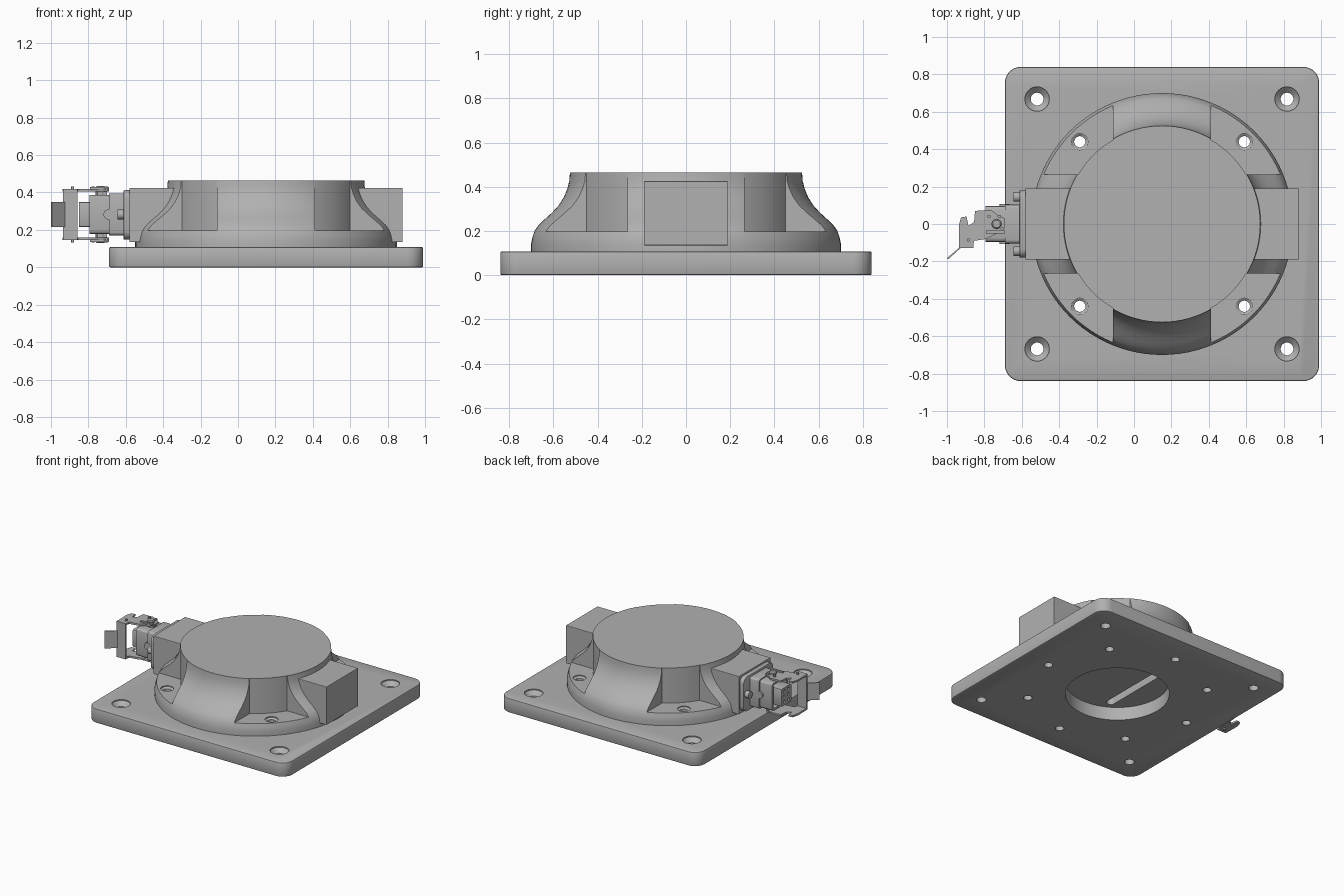
import bpy, bmesh, math
from mathutils import Vector, Matrix

cube = bpy.data.objects.get("Cube")
if cube:
    bpy.data.objects.remove(cube)

grey = bpy.data.materials.new("cast_grey")
grey.use_nodes = True
GREY = (0.44, 0.44, 0.44, 1)
grey.diffuse_color = GREY
grey.node_tree.nodes["Principled BSDF"].inputs["Base Color"].default_value = GREY

CX = 0.15      # axis of the round body
MID = 0.2825   # mid height of the connector


def finish(name, bm):
    bmesh.ops.recalc_face_normals(bm, faces=bm.faces)
    mesh = bpy.data.meshes.new(name)
    bm.to_mesh(mesh)
    bm.free()
    mesh.materials.append(grey)
    ob = bpy.data.objects.new(name, mesh)
    bpy.context.collection.objects.link(ob)
    return ob


def box(name, lo, hi, radius=0, axis=2, segs=1, chamfer=0):
    """Box with optional rounded edges along one axis and chamfered ends."""
    lo, hi = Vector(lo), Vector(hi)
    bm = bmesh.new()
    bmesh.ops.create_cube(bm, size=1)
    for v in bm.verts:
        v.co = (lo + hi) / 2 + v.co * (hi - lo)
    if radius:
        along = [e for e in bm.edges
                 if abs((e.verts[0].co - e.verts[1].co).normalized()[axis]) > 0.9]
        bmesh.ops.bevel(bm, geom=along, offset=radius, segments=segs,
                        profile=0.5, affect='EDGES')
    if chamfer:
        bm.normal_update()
        rim = {e for f in bm.faces if abs(f.normal[axis]) > 0.9 for e in f.edges}
        bmesh.ops.bevel(bm, geom=list(rim), offset=chamfer, segments=2,
                        profile=0.5, affect='EDGES')
    return finish(name, bm)


def prism(name, pts, z0, z1):
    bm = bmesh.new()
    face = bm.faces.new([bm.verts.new((x, y, z0)) for x, y in pts])
    new = bmesh.ops.extrude_face_region(bm, geom=[face])["geom"]
    for v in new:
        if isinstance(v, bmesh.types.BMVert):
            v.co.z = z1
    return finish(name, bm)


def revolve(name, profile, at=(0, 0, 0), segs=32, axis='Z'):
    """Turn (radius, height) pairs round an axis and cap both ends."""
    bm = bmesh.new()
    vs = [bm.verts.new((r, 0, z)) for r, z in profile]
    es = [bm.edges.new(p) for p in zip(vs, vs[1:])]
    bmesh.ops.spin(bm, geom=vs + es, cent=(0, 0, 0), axis=(0, 0, 1),
                   angle=math.tau, steps=segs, use_merge=False)
    bmesh.ops.remove_doubles(bm, verts=bm.verts, dist=1e-5)
    bmesh.ops.holes_fill(bm, edges=[e for e in bm.edges if e.is_boundary], sides=0)
    if axis == 'X':
        bm.transform(Matrix.Rotation(math.pi / 2, 4, 'Y'))
    elif axis == 'Y':
        bm.transform(Matrix.Rotation(math.pi / 2, 4, 'X'))
    bm.transform(Matrix.Translation(at))
    return finish(name, bm)


def cut(target, *cutters):
    """Subtract the cutters from the target and discard them."""
    bpy.context.view_layer.objects.active = target
    for c in cutters:
        mod = target.modifiers.new("cut", 'BOOLEAN')
        mod.operation, mod.solver, mod.object = 'DIFFERENCE', 'EXACT', c
        bpy.ops.object.modifier_apply(modifier=mod.name)
        bpy.data.objects.remove(c)


def smooth(ob, angle=30):
    bpy.ops.object.select_all(action='DESELECT')
    ob.select_set(True)
    bpy.context.view_layer.objects.active = ob
    bpy.ops.object.shade_smooth_by_angle(angle=math.radians(angle))


CORNERS = [(sx, sy) for sx in (-1, 1) for sy in (-1, 1)]

# Square mounting plate with countersunk corners and a ring of bolt holes
plate = box("base_plate", (CX - 0.84, -0.84, 0), (CX + 0.84, 0.84, 0.108),
            radius=0.085, segs=8, chamfer=0.008)
cut(plate, revolve("bore", [(0.36, -0.1), (0.36, 0.2)], (CX, 0, 0), 64))
for sx, sy in CORNERS:
    cut(plate, revolve("sink", [(0.034, -0.1), (0.034, 0.07), (0.065, 0.1), (0.065, 0.2)],
                       (CX + 0.668 * sx, 0.668 * sy, 0)))
for i in range(8):
    a = i * math.pi / 4
    cut(plate, revolve("bolt_hole", [(0.03, -0.1), (0.03, 0.2)],
                       (CX + 0.622 * math.cos(a), 0.622 * math.sin(a), 0), 24))
smooth(plate)

# Round flared body with four corner pockets
body = revolve("round_body", [(0.70, 0.1), (0.70, 0.145), (0.695, 0.17), (0.685, 0.2),
                              (0.668, 0.225), (0.64, 0.252), (0.605, 0.284), (0.575, 0.317),
                              (0.553, 0.352), (0.537, 0.39), (0.528, 0.425), (0.525, 0.465)],
               (CX, 0, 0), 96)
for sx, sy in CORNERS:
    xs = sorted((CX + 0.263 * sx, CX + sx))
    ys = sorted((0.265 * sy, sy))
    pocket = box("pocket", (xs[0], ys[0], 0.197), (xs[1], ys[1], 0.6))
    cut(pocket, revolve("core", [(0.521, 0), (0.521, 1)], (CX, 0, 0), 96))
    cut(body, pocket)
    cut(body, revolve("pocket_hole", [(0.03, 0), (0.03, 0.18), (0.045, 0.19), (0.045, 0.3)],
                      (CX + 0.44 * sx, 0.44 * sy, 0)))
cut(body, box("slot", (-0.03, -0.28, 0), (0.03, 0.28, 0.16), radius=0.028, segs=6))
smooth(body)

# Side blocks
box("left_block", (0.4, -0.19, 0.135), (0.88, 0.19, 0.425), chamfer=0.003)
box("connector_block", (-0.58, -0.19, 0.135), (-0.1, 0.19, 0.425), chamfer=0.003)

# Connector flange, housing and insert
smooth(box("connector_flange", (-0.612, -0.18, 0.148), (-0.575, 0.18, 0.412),
           radius=0.045, axis=0, segs=4, chamfer=0.004))
smooth(box("flange_collar", (-0.69, -0.105, 0.17), (-0.605, 0.105, 0.395),
           radius=0.02, axis=0, segs=3))
housing = box("connector_housing", (-0.793, -0.095, 0.178), (-0.68, 0.095, 0.387),
              radius=0.02, axis=0, segs=3)
cut(housing, box("opening", (-0.9, -0.08, 0.193), (-0.74, 0.08, 0.372)))
smooth(housing)
insert = box("connector_insert", (-0.85, -0.055, 0.215), (-0.73, 0.065, 0.35),
             radius=0.01, axis=0, segs=2)
for row in range(3):
    for col in (-0.02, 0.03):
        cut(insert, revolve("socket", [(0.012, -0.03), (0.012, 0.03)],
                            (-0.85, col, MID + 0.04 * (row - 1)), 12, 'X'))
smooth(insert)

# Flange bolts and housing side bosses
for s in (-1, 1):
    smooth(revolve("flange_bolt", [(0.026, -0.02), (0.026, 0.012), (0.018, 0.02)],
                   (-0.625, 0.145 * s, MID), 20, 'X'))
    smooth(revolve("side_boss", [(0.027, -0.006), (0.027, 0.006)],
                   (-0.692, 0.1 * s, MID), 24, 'Y'))

# Locking lever: two side arms, pivots and wire hooks
ARM = [(-0.935, -0.128), (-0.862, -0.128), (-0.855, -0.09), (-0.79, -0.08), (-0.72, -0.045),
       (-0.69, -0.02), (-0.69, 0.03), (-0.73, 0.05), (-0.765, 0.075), (-0.85, 0.07),
       (-0.855, 0.01), (-0.885, -0.01), (-0.895, 0.04), (-0.925, 0.035), (-0.937, -0.01)]
for s in (-1, 1):
    z0, z1 = sorted((MID + s * 0.122, MID + s * 0.136))
    prism("lever_arm", ARM, z0, z1)
    smooth(revolve("lever_pivot", [(0.026, -0.03), (0.026, 0.012), (0.02, 0.018)]
                   if s > 0 else [(0.02, -0.018), (0.026, -0.012), (0.026, 0.03)],
                   (-0.735, 0, MID + s * 0.135), 20))
    for x, y in ((-0.775, 0.04), (-0.705, -0.025), (-0.72, 0.04), (-0.885, -0.085)):
        smooth(revolve("lever_pin", [(0.009, -0.012), (0.009, 0.012)],
                       (x, y, MID + s * 0.138), 12))
    box("wire_hook", (-0.79, -0.05, MID + s * 0.142 - 0.005),
        (-0.69, -0.036, MID + s * 0.142 + 0.005))
    box("lever_stub", (-0.755, -0.02, MID + s * 0.114 - 0.012),
        (-0.7, 0.02, MID + s * 0.114 + 0.012))

# Lever cross plate and bent thumb tab
box("lever_cross_plate", (-0.935, -0.128, MID - 0.136), (-0.858, -0.116, MID + 0.136))
prism("thumb_tab", [(-0.935, -0.128), (-0.928, -0.12), (-0.993, -0.181), (-1.0, -0.189)][:1]
      + [(-1.0, -0.182), (-0.994, -0.189), (-0.926, -0.128)], MID - 0.066, MID + 0.066)
